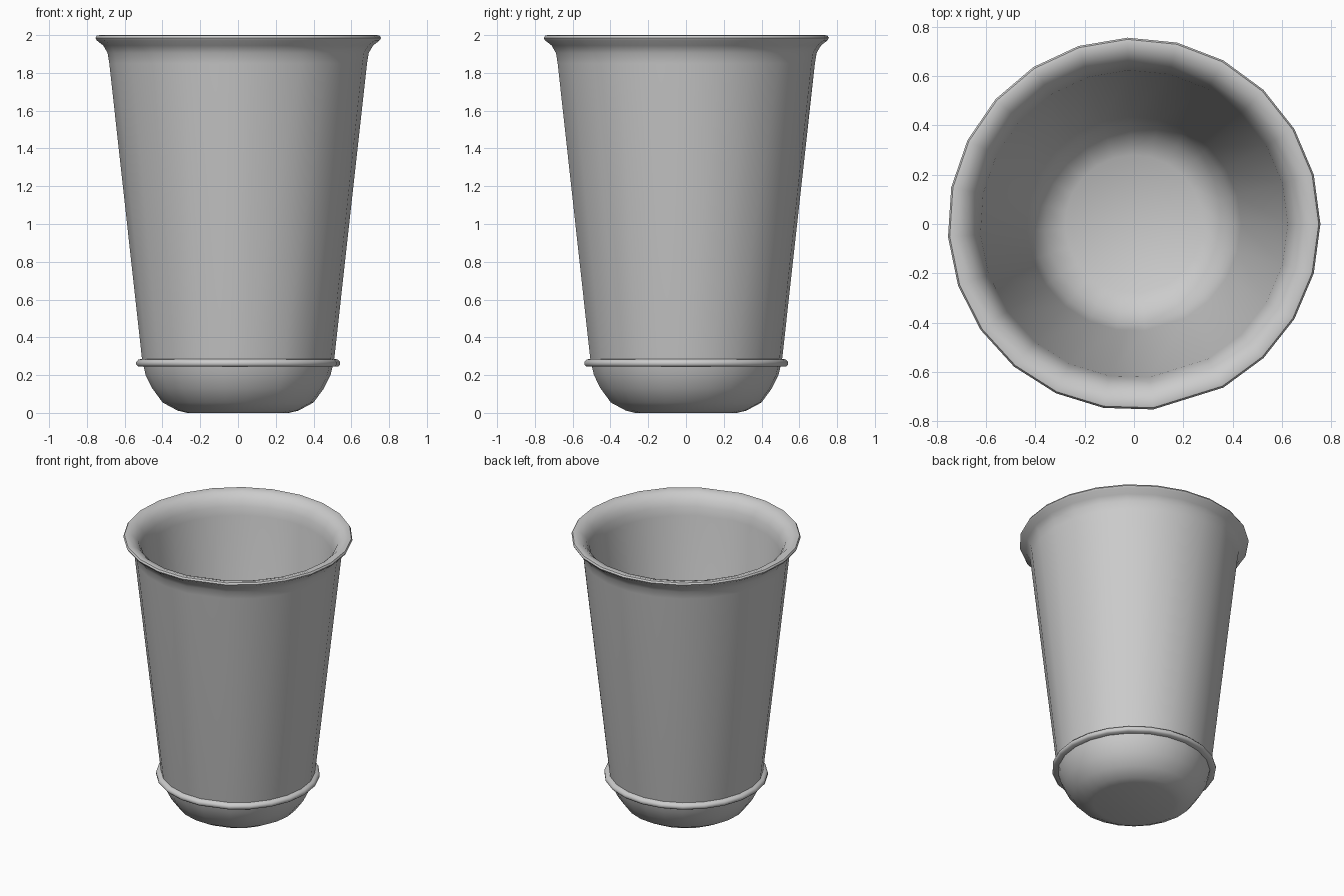
import bpy, bmesh, math

if "Cube" in bpy.data.objects:
    bpy.data.objects.remove(bpy.data.objects["Cube"])

# Turning angles: even steps, with one wider facet closing the circle
STEP = math.radians(15.33)
ANGLES = [i * STEP for i in range(-4, 19)]


def lathe(name, profile, closed=False, smooth=30):
    """Turn (radius, z) points around the z axis; radius 0 becomes a pole."""
    bm = bmesh.new()
    rings = []
    for r, z in profile:
        if r == 0:
            rings.append([bm.verts.new((0, 0, z))] * len(ANGLES))
        else:
            rings.append([bm.verts.new((r * math.cos(a), r * math.sin(a), z)) for a in ANGLES])
    pairs = list(zip(rings, rings[1:]))
    if closed:
        pairs.append((rings[-1], rings[0]))
    n = len(ANGLES)
    for lo, hi in pairs:
        for i in range(n):
            j = (i + 1) % n
            corners = list(dict.fromkeys([lo[i], lo[j], hi[j], hi[i]]))
            bm.faces.new(corners)
    bmesh.ops.recalc_face_normals(bm, faces=bm.faces)
    mesh = bpy.data.meshes.new(name)
    bm.to_mesh(mesh)
    bm.free()
    obj = bpy.data.objects.new(name, mesh)
    bpy.context.collection.objects.link(obj)
    bpy.ops.object.select_all(action='DESELECT')
    obj.select_set(True)
    bpy.context.view_layer.objects.active = obj
    bpy.ops.object.shade_smooth_by_angle(angle=math.radians(smooth))
    return obj


# Cup: outer bowl, tapered wall, flared lip, inner wall, inner bowl
outer = [(0, 0), (0.27, 0), (0.32, 0.012), (0.40, 0.055), (0.455, 0.13),
         (0.49, 0.20), (0.503, 0.255), (0.51, 0.29), (0.683, 1.85)]
lip = [(0.692, 1.905), (0.715, 1.945), (0.75, 1.972), (0.757, 1.985),
       (0.75, 1.997), (0.735, 2.0), (0.695, 1.988), (0.66, 1.955), (0.638, 1.91)]
inner = [(0.625, 1.85), (0.435, 0.26), (0.41, 0.19), (0.36, 0.115), (0.28, 0.07), (0, 0.06)]
lathe("cup", outer + lip + inner)

# Raised band around the foot of the wall
band = [(0.49, 0.245), (0.53, 0.245), (0.54, 0.255), (0.54, 0.27), (0.528, 0.283), (0.49, 0.288)]
lathe("foot_band", band, closed=True, smooth=50)
